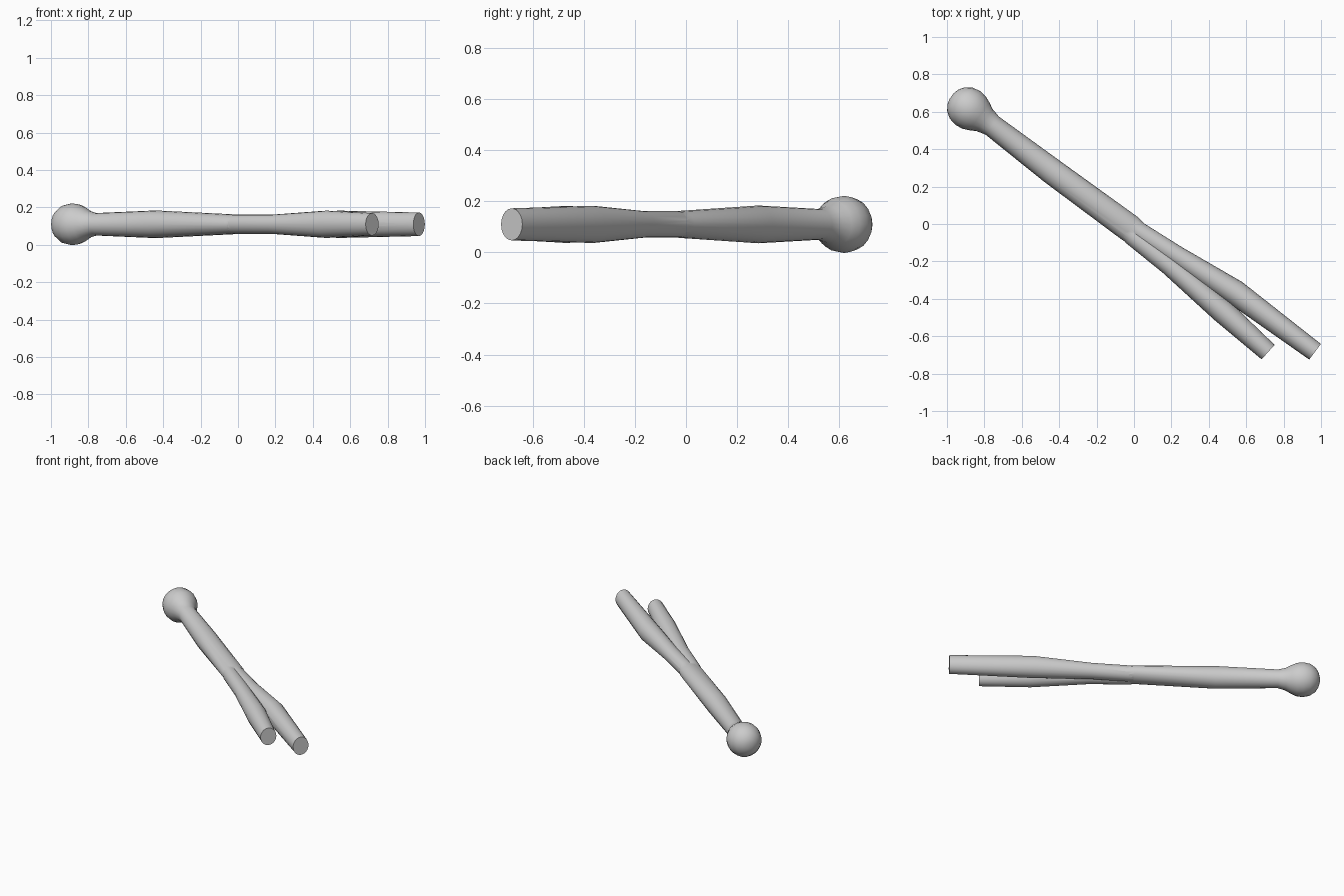
import bpy, bmesh, math
from mathutils import Vector

if "Cube" in bpy.data.objects:
    bpy.data.objects.remove(bpy.data.objects["Cube"])

SIDES = 20
MID_Z = 0.11


def loft(name, sections):
    """Tube through (x, y, half width, half height) sections, capped flat."""
    bm = bmesh.new()
    pts = [Vector((s[0], s[1], MID_Z)) for s in sections]
    rings = []
    for i, (x, y, rw, rh) in enumerate(sections):
        t = (pts[min(i + 1, len(pts) - 1)] - pts[max(i - 1, 0)]).normalized()
        side = Vector((-t.y, t.x, 0))
        ring = []
        for k in range(SIDES):
            a = 2 * math.pi * k / SIDES
            ring.append(bm.verts.new(pts[i] + side * rw * math.cos(a)
                                     + Vector((0, 0, rh * math.sin(a)))))
        rings.append(ring)
    for a, b in zip(rings, rings[1:]):
        for k in range(SIDES):
            n = (k + 1) % SIDES
            bm.faces.new((a[k], a[n], b[n], b[k]))
    bm.faces.new(rings[0])
    bm.faces.new(rings[-1])
    bmesh.ops.recalc_face_normals(bm, faces=bm.faces)
    me = bpy.data.meshes.new(name)
    bm.to_mesh(me)
    bm.free()
    ob = bpy.data.objects.new(name, me)
    bpy.context.collection.objects.link(ob)
    return ob


# Round knob flowing into the neck and shaft
head = Vector((-0.888, 0.62))
axis = Vector((0.81, -0.586))
profile = [(-0.108, 0.02), (-0.1, 0.048), (-0.08, 0.079), (-0.045, 0.103), (0, 0.112),
           (0.04, 0.107), (0.075, 0.092), (0.11, 0.073), (0.16, 0.06)]
sections = []
for s, r in profile:
    p = head + axis * s
    sections.append((p.x, p.y, r, r))
sections += [(-0.44, 0.283, 0.07, 0.074), (-0.02, -0.025, 0.074, 0.053),
             (0.06, -0.085, 0.06, 0.04)]
shaft = loft("shaft_with_knob", sections)

# Two prongs that start side by side in the shaft and spread apart
right_prong = loft("right_prong", [
    (-0.06, 0.025, 0.04, 0.045), (0.02, -0.037, 0.052, 0.052),
    (0.222, -0.165, 0.053, 0.052), (0.54, -0.365, 0.067, 0.073),
    (0.968, -0.683, 0.052, 0.063)])
left_prong = loft("left_prong", [
    (-0.08, -0.0, 0.04, 0.045), (-0.01, -0.063, 0.051, 0.052),
    (0.19, -0.222, 0.053, 0.052), (0.473, -0.466, 0.064, 0.073),
    (0.717, -0.685, 0.052, 0.06)])

# Merge into one solid
bpy.context.view_layer.objects.active = shaft
for prong in (right_prong, left_prong):
    m = shaft.modifiers.new("join", 'BOOLEAN')
    m.operation = 'UNION'
    m.solver = 'EXACT'
    m.object = prong
    bpy.ops.object.modifier_apply(modifier=m.name)
    bpy.data.objects.remove(prong)

bpy.ops.object.select_all(action='DESELECT')
shaft.select_set(True)
bpy.ops.object.shade_smooth_by_angle(angle=math.radians(40))
